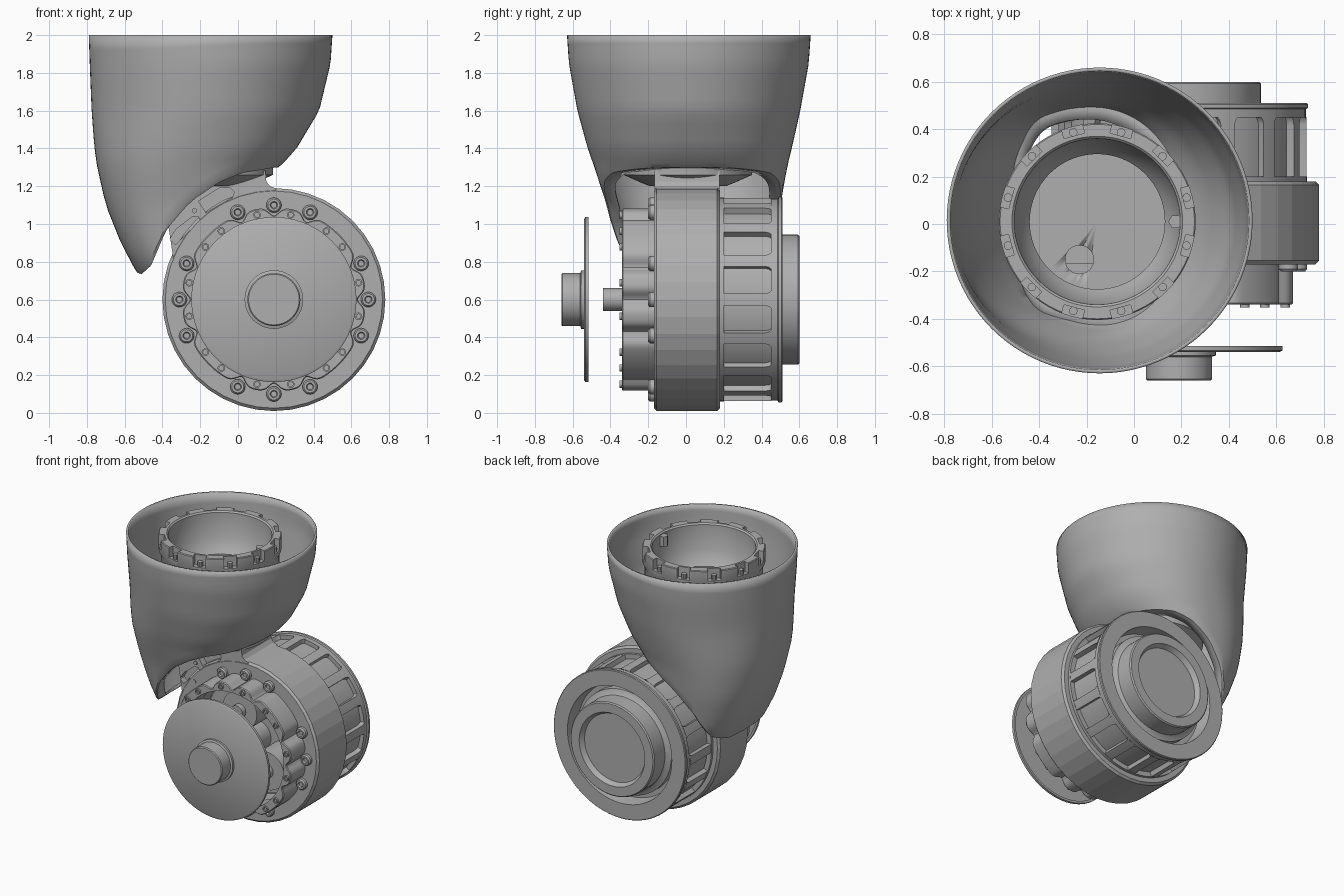
import bpy, bmesh
from math import sin, cos, pi, radians, exp
from mathutils import Vector

cube = bpy.data.objects.get("Cube")
if cube:
    bpy.data.objects.remove(cube)

GREY = (0.43, 0.43, 0.43, 1)
mat = bpy.data.materials.new("plain grey")
mat.use_nodes = True
mat.diffuse_color = GREY
mat.node_tree.nodes["Principled BSDF"].inputs["Base Color"].default_value = GREY

MX, MZ = 0.19, 0.6          # motor axis, along y
CX, CY = -0.155, 0.01       # cup axis, along z


def finish(name, bm, smooth=True):
    bmesh.ops.remove_doubles(bm, verts=bm.verts, dist=1e-5)
    bmesh.ops.recalc_face_normals(bm, faces=bm.faces)
    mesh = bpy.data.meshes.new(name)
    bm.to_mesh(mesh)
    bm.free()
    mesh.materials.append(mat)
    ob = bpy.data.objects.new(name, mesh)
    bpy.context.collection.objects.link(ob)
    bpy.ops.object.select_all(action='DESELECT')
    bpy.context.view_layer.objects.active = ob
    ob.select_set(True)
    if smooth:
        bpy.ops.object.shade_smooth_by_angle(angle=radians(32))
    return ob


def grid(bm, rows, close=False):
    """Skin a list of closed rings with quads."""
    vs = [[bm.verts.new(p) for p in row] for row in rows]
    n = len(vs[0])
    for a, b in zip(vs, vs[1:] + (vs[:1] if close else [])):
        for i in range(n):
            j = (i + 1) % n
            bm.faces.new((a[i], a[j], b[j], b[i]))


def motor_pt(r, a, y):
    return Vector((MX + r * cos(a), y, MZ + r * sin(a)))


def lathe(name, profile, axis='Y', at=None, seg=64, smooth=True, close=False):
    """Turn (radius, height) points about the y or z axis."""
    at = at or ((MX, MZ) if axis == 'Y' else (CX, CY))
    rows = []
    for r, h in profile:
        ring = []
        for i in range(seg):
            a = 2 * pi * i / seg
            u, v = at[0] + max(r, 1e-7) * cos(a), at[1] + max(r, 1e-7) * sin(a)
            ring.append((u, h, v) if axis == 'Y' else (u, v, h))
        rows.append(ring)
    bm = bmesh.new()
    grid(bm, rows, close)
    return finish(name, bm, smooth)


def rod(name, r, y0, y1, x, z, seg=20):
    return lathe(name, [(0, y0), (r, y0), (r, y1), (0, y1)], at=(x, z), seg=seg)


def prism(name, outline, y0, y1):
    """Extrude an (x, z) outline along y."""
    bm = bmesh.new()
    f = bm.faces.new([bm.verts.new((x, y0, z)) for x, z in outline])
    ext = bmesh.ops.extrude_face_region(bm, geom=[f])
    bmesh.ops.translate(bm, vec=(0, y1 - y0, 0),
                        verts=[v for v in ext['geom'] if isinstance(v, bmesh.types.BMVert)])
    return finish(name, bm, False)


def cut_away(ob, cutters):
    for c in cutters:
        c.hide_render = True
        m = ob.modifiers.new("cut", 'BOOLEAN')
        m.operation, m.solver, m.object = 'DIFFERENCE', 'EXACT', c
        bpy.context.view_layer.objects.active = ob
        bpy.ops.object.modifier_apply(modifier=m.name)
        bpy.data.objects.remove(c)


def lerp(table, t):
    """Read a table sorted by its first column; returns the other columns."""
    if t <= table[0][0]:
        return table[0][1:]
    for a, b in zip(table, table[1:]):
        if t <= b[0]:
            k = (t - a[0]) / (b[0] - a[0])
            return [p + (q - p) * k for p, q in zip(a[1:], b[1:])]
    return table[-1][1:]


# ---- outer shell: tapering cover with an arched lower edge
SECTION = [(.73, -.53, .05, -.34, .42), (.9, -.62, .1, -.38, .46), (1.1, -.7, .16, -.42, .5),
           (1.3, -.745, .22, -.485, .535), (1.4, -.76, .31, -.52, .56),
           (1.6, -.775, .43, -.575, .605), (1.85, -.785, .49, -.62, .65), (2, -.79, .5, -.63, .66)]
EDGE = [(-.6, .76), (-.51, .735), (-.46, .78), (-.43, .85), (-.38, .97),
        (-.25, 1.12), (-.1, 1.22), (.02, 1.27), (.2, 1.3)]


def shell_pt(a, z, s=1):
    x0, x1, y0, y1 = lerp(SECTION, z)
    n = 2 + 0.7 * max(0, min(1, (1.6 - z) / 0.8))
    power = lambda c: (abs(c) ** (2 / n)) * (1 if c > 0 else -1)
    return Vector(((x0 + x1) / 2 + s * power(cos(a)) * (x1 - x0) / 2,
                   (y0 + y1) / 2 + s * power(sin(a)) * (y1 - y0) / 2, z))


columns = []
for i in range(96):
    a = 2 * pi * i / 96
    lo, hi = 0.7, 2.0
    for _ in range(30):
        mid = (lo + hi) / 2
        if mid > lerp(EDGE, shell_pt(a, mid).x)[0]:
            hi = mid
        else:
            lo = mid
    col = [shell_pt(a, 2 + (hi + .02 - 2) * k / 16) for k in range(17)]
    for s in (.985, .95, .86):
        p = shell_pt(a, hi, s)
        p.z = lerp(EDGE, p.x)[0]
        col.append(p)
    columns.append(col)
bm = bmesh.new()
grid(bm, [list(row) for row in zip(*columns)])
shell = finish("outer_shell", bm)
sol = shell.modifiers.new("thickness", 'SOLIDIFY')
sol.thickness, sol.offset = 0.015, -1

# ---- inner cup with a notched rim
cup = lathe("inner_cup", [(0, 1.2), (.2, 1.2), (.25, 1.22), (.34, 1.26), (.34, 1.3), (.4, 1.5),
                          (.4, 1.85), (.415, 1.88), (.415, 1.985), (.41, 1.99), (.36, 1.99), (.35, 1.98),
                          (.345, 1.8), (.3, 1.72), (.285, 1.7), (.285, 1.42), (0, 1.42)], axis='Z', seg=72)
cutters = [lathe("cable_hole", [(0, 1.25), (.06, 1.25), (.06, 1.6), (0, 1.6)], 'Z', (-.23, -.15), 24)]
for k in range(12):
    a = radians(15 + 30 * k)
    bm = bmesh.new()
    bmesh.ops.create_cube(bm, size=1)
    for v in bm.verts:
        u, w = .42 + v.co.x * .09, v.co.y * .09
        v.co = (CX + u * cos(a) - w * sin(a), CY + u * sin(a) + w * cos(a), 1.98 + v.co.z * .13)
    cutters.append(finish("rim_notch", bm, False))
cut_away(cup, cutters)
lathe("rim_key", [(0, 1.9), (.03, 1.9), (.03, 1.975), (0, 1.975)], 'Z', (.175, CY), 6)
for k in range(12):
    a = radians(15 + 30 * k)
    lathe("rim_bolt", [(0, 1.9), (.018, 1.9), (.018, 1.95), (0, 1.95)], 'Z',
          (CX + .39 * cos(a), CY + .39 * sin(a)), 10)

# ---- motor housing: faceted drum with a hollow front
lathe("housing", [(.43, -.17), (.575, -.17), (.59, -.155), (.59, .165), (.575, .18),
                  (.3, .18), (.3, -.03), (.43, -.03)], seg=40, smooth=False, close=True)
lathe("housing_floor", [(0, -.04), (.42, -.04), (.42, .1), (0, .1)])

# ---- arm web joining housing and cup
arc = [motor_pt(.5, radians(90 + 9 * k), 0) for k in range(11)]
arm = prism("arm", [(p.x, p.z) for p in reversed(arc)] +
            [(.2, 1.188), (.17, 1.2), (.15, 1.225), (.145, 1.28), (-.3, 1.28), (-.4, 1.2)], -.168, .178)
cut_away(arm, [prism("pocket_a", [(-.21, 1.12), (-.17, 1.06), (-.03, 1.14), (-.02, 1.17), (-.04, 1.19), (-.1, 1.19)],
                     -.25, -.12),
               prism("pocket_b", [(-.36, .92), (-.33, .89), (-.2, 1.02), (-.21, 1.04), (-.24, 1.04), (-.33, .97)],
                     -.25, -.12)])
for x, z in ((-.24, .93), (-.23, 1.07)):
    rod("arm_pin", .014, -.176, -.16, x, z, 12)

# ---- scalloped front ring and its bolts
big = [a for a in range(0, 360, 45) if a % 90 == 0]
big += [b + s for b in big for s in (22.5, -22.5)]


def scallop(deg):
    d = min(abs((deg - b + 180) % 360 - 180) for b in big)
    return .488 - .043 * exp(-(d / 4.5) ** 2)


N = 240
ang = [2 * pi * i / N for i in range(N)]
bm = bmesh.new()
grid(bm, [[motor_pt(scallop(i * 360 / N) - inset if inset is not None else .425, a, y) for i, a in enumerate(ang)]
          for inset, y in ((None, -.34), (.006, -.34), (0, -.334), (0, -.165), (None, -.165))], close=True)
finish("front_ring", bm)
for b in big:
    p = motor_pt(.5, radians(b), 0)
    lathe("housing_bolt", [(0, -.19), (.015, -.19), (.02, -.2), (.032, -.2), (.04, -.19), (.04, -.165)],
          at=(p.x, p.z), seg=20)
for q in range(4):
    for off in (11.25, 37.5, 52.5, 78.75):
        p = motor_pt(.457, radians(q * 90 + off), 0)
        lathe("ring_bolt", [(0, -.342), (.012, -.342), (.012, -.352), (.02, -.352), (.02, -.335)],
              at=(p.x, p.z), seg=14)

# ---- gears and shaft inside the front ring
rod("sun_gear", .11, -.27, -.03, MX, MZ, 32)
rod("shaft", .06, -.44, -.03, MX, MZ, 32)
for k in range(3):
    p = motor_pt(.26, radians(90 + 120 * k), 0)
    rod("planet_gear", .14, -.25, -.03, p.x, p.z, 32)
    rod("planet_pin", .05, -.29, -.03, p.x, p.z, 20)

# ---- detached front cover with knob
lathe("front_cover", [(0, -.54), (.425, -.54), (.437, -.533), (.437, -.515), (.42, -.515),
                      (.42, -.525), (0, -.525)], seg=72)
lathe("cover_knob", [(0, -.66), (.134, -.66), (.14, -.654), (.14, -.56), (.155, -.555), (.155, -.535)], seg=48)

# ---- rear drum: slotted cage, end flange and recessed hub
lathe("rear_core", [(0, .17), (.505, .17), (.505, .46), (0.44, .46)])
lathe("rear_flange", [(.535, .45), (.535, .485), (.545, .49), (.545, .505), (.54, .51), (.43, .51), (.42, .4),
                      (.385, .4), (.385, .45), (.355, .46), (.345, .47), (.345, .592), (.337, .6),
                      (.27, .6), (.25, .565), (0, .565)], seg=80)
lathe("rear_flange_inner", [(.535, .45), (.49, .45)], seg=80)
lathe("rear_collar", [(.49, .2), (.54, .2), (.54, .17)], seg=80)
for k in range(16):
    bm = bmesh.new()
    rows = []
    for y, w in ((.18, 5), (.2, 3.4), (.42, 3.4), (.44, 4), (.452, 5.2)):
        c = 22.5 * k
        ends = [radians(c + w * t) for t in (-1, -.33, .33, 1)]
        rows.append([motor_pt(.538, a, y) for a in ends] + [motor_pt(.49, a, y) for a in reversed(ends)])
    grid(bm, rows)
    finish("cage_rib", bm)
